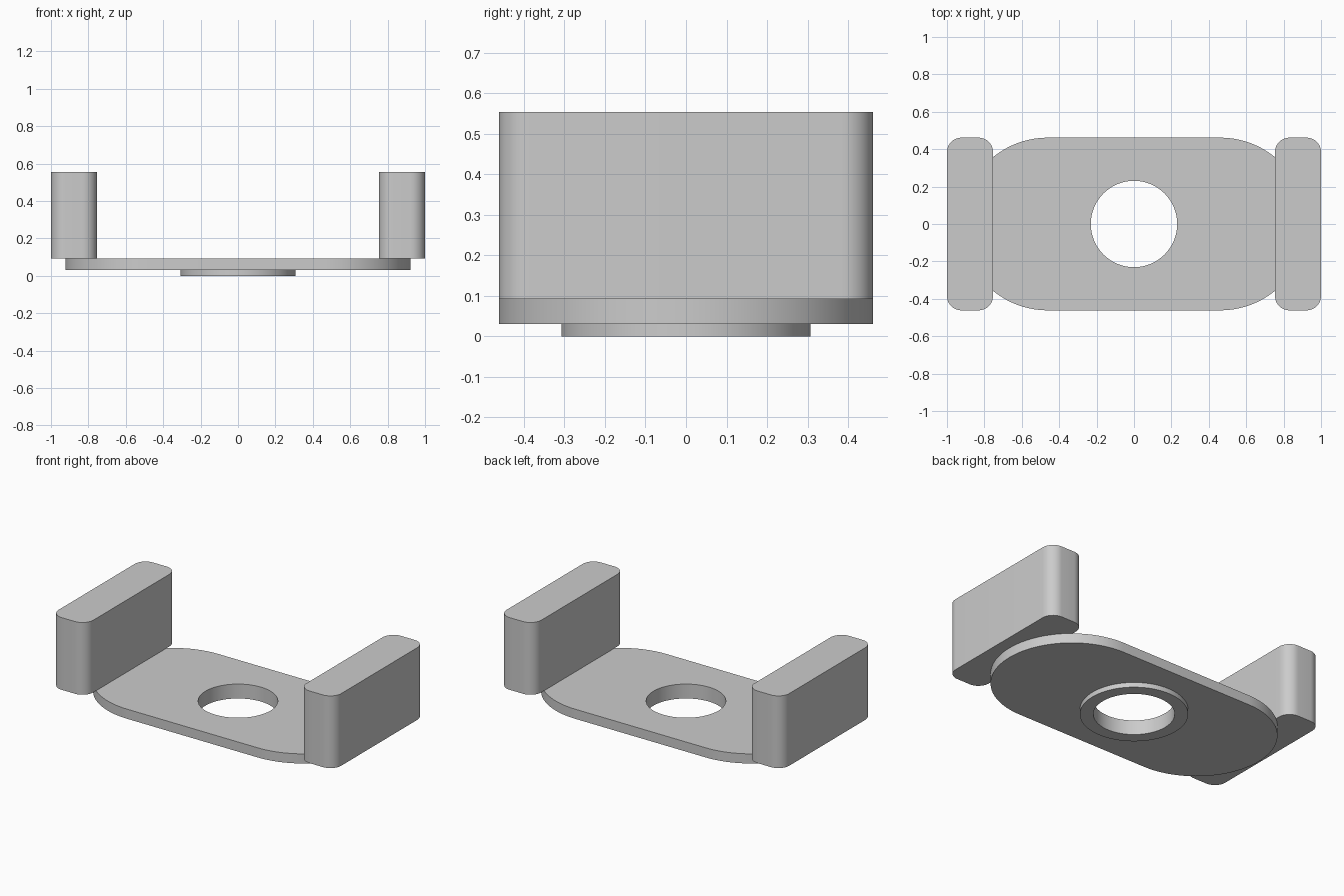
import bpy, bmesh
from math import cos, sin, pi, radians

cube = bpy.data.objects.get("Cube")
if cube:
    bpy.data.objects.remove(cube, do_unlink=True)

U = 2 / 65          # one design unit; the bracket is 65 units long

grey = bpy.data.materials.new("plain grey")
grey.use_nodes = True
COLOUR = (0.6, 0.6, 0.6, 1)
grey.diffuse_color = COLOUR
grey.node_tree.nodes["Principled BSDF"].inputs["Base Color"].default_value = COLOUR


def rounded_outline(half_x, half_y, radius, steps=32):
    """Rectangle outline with round corners, steps + 1 points per corner."""
    points = []
    for corner, (sx, sy) in enumerate([(1, 1), (-1, 1), (-1, -1), (1, -1)]):
        for i in range(steps + 1):
            a = (corner + i / steps) * pi / 2
            points.append((sx * (half_x - radius) + radius * cos(a),
                           sy * (half_y - radius) + radius * sin(a)))
    return points


def loft(name, rings, closed, centre_x=0):
    """Skin a list of (outline, height) rings, capped or joined end to start."""
    bm = bmesh.new()
    loops = [[bm.verts.new((x * U, y * U, z * U)) for x, y in outline]
             for outline, z in rings]
    pairs = list(zip(loops, loops[1:]))
    if closed:
        pairs.append((loops[-1], loops[0]))
    else:
        bm.faces.new(loops[0])
        bm.faces.new(loops[-1])
    for a, b in pairs:
        for i in range(len(a)):
            j = (i + 1) % len(a)
            bm.faces.new((a[i], a[j], b[j], b[i]))
    bmesh.ops.remove_doubles(bm, verts=bm.verts, dist=1e-5)
    bmesh.ops.recalc_face_normals(bm, faces=bm.faces)
    mesh = bpy.data.meshes.new(name)
    bm.to_mesh(mesh)
    bm.free()
    mesh.materials.append(grey)
    obj = bpy.data.objects.new(name, mesh)
    obj.location.x = centre_x * U
    bpy.context.collection.objects.link(obj)
    bpy.ops.object.select_all(action="DESELECT")
    obj.select_set(True)
    bpy.context.view_layer.objects.active = obj
    bpy.ops.object.shade_smooth_by_angle(angle=radians(30))
    return obj


# Base plate with round ends, a low collar underneath and a hole through both
slot = rounded_outline(30, 15, 15)
collar = rounded_outline(10, 10, 10)
hole = rounded_outline(7.5, 7.5, 7.5)
loft("base_plate", [(slot, 3), (slot, 1), (collar, 1),
                    (collar, 0), (hole, 0), (hole, 3)], closed=True)

# Upright end blocks with rounded vertical edges
block = rounded_outline(4, 15, 2.5, steps=12)
for name, side in (("left_block", 1), ("right_block", -1)):
    loft(name, [(block, 3), (block, 18)], closed=False, centre_x=side * 28.5)
